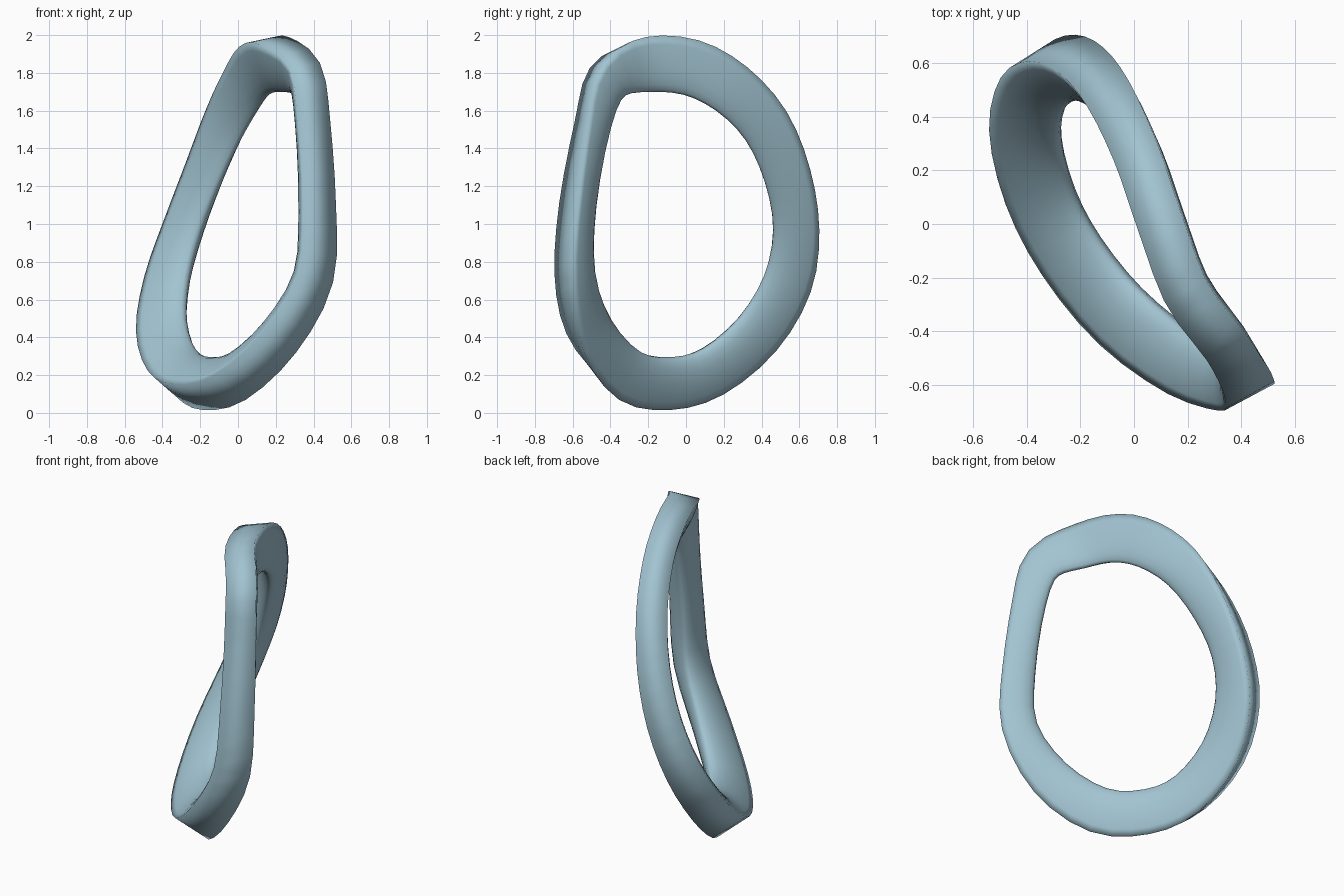
import bpy, bmesh, math
from mathutils import Vector

cube = bpy.data.objects.get("Cube")
if cube:
    bpy.data.objects.remove(cube)

# Centre line of the warped ring: x, y, z, half of the radial thickness
path = [
    (.125, .01, 1.82, .143), (.05, .22, 1.71, .135), (-.045, .40, 1.52, .125),
    (-.15, .515, 1.26, .115), (-.255, .56, .98, .11), (-.34, .51, .70, .12),
    (-.37, .35, .44, .127), (-.315, .12, .25, .127), (-.20, -.10, .187, .127),
    (-.02, -.32, .227, .127), (.20, -.49, .43, .115), (.37, -.565, .73, .092),
    (.39, -.55, 1.1, .083), (.37, -.475, 1.53, .086), (.33, -.395, 1.76, .112),
    (.21, -.22, 1.835, .14)]
STEPS, ARC = 3, 14
CENTRE = Vector((0, 0, 1))
AXIS = Vector((.85, .53, 0))


def spline(a, b, c, d, t):
    return .5 * (2 * b + (c - a) * t + (2 * a - 5 * b + 4 * c - d) * t * t
                 + (3 * b - a - 3 * c + d) * t ** 3)


knots = [Vector(p) for p in path]
n = len(knots)
line = [spline(knots[i - 1], knots[i], knots[(i + 1) % n], knots[(i + 2) % n], s / STEPS)
        for i in range(n) for s in range(STEPS)]

# Sweep a section, flat outside and tapering inside, leaning at top and bottom
bm = bmesh.new()
rings = []
for i, p in enumerate(line):
    tangent = (line[(i + 1) % len(line)].xyz - line[i - 1].xyz).normalized()
    radial = (p.xyz - CENTRE).normalized()
    out = radial - AXIS * (.1 + .3 * radial.z ** 2 - .05 * radial.z)
    out = (out - tangent * out.dot(tangent)).normalized()
    side = tangent.cross(out)
    half_width = .103 - .015 * radial.z
    ring = []
    for k in range(ARC + 1):
        a = math.pi * k / ARC
        u = p.w * (1 - 2 * math.sin(a) ** 1.2)
        v = half_width * math.copysign(abs(math.cos(a)) ** 1.2, math.cos(a))
        ring.append(bm.verts.new(p.xyz + out * u + side * v))
    rings.append(ring)
for i, ring in enumerate(rings):
    following = rings[(i + 1) % len(rings)]
    for k in range(len(ring)):
        j = (k + 1) % len(ring)
        bm.faces.new((ring[k], ring[j], following[j], following[k]))
bmesh.ops.recalc_face_normals(bm, faces=bm.faces)

mesh = bpy.data.meshes.new("warped_ring")
bm.to_mesh(mesh)
bm.free()
ring_object = bpy.data.objects.new("warped_ring", mesh)
bpy.context.collection.objects.link(ring_object)

# Pale blue
material = bpy.data.materials.new("pale_blue")
material.use_nodes = True
colour = (.36, .55, .64, 1)
material.diffuse_color = colour
material.node_tree.nodes["Principled BSDF"].inputs["Base Color"].default_value = colour
mesh.materials.append(material)

# Smooth all round, corners included
bpy.context.view_layer.objects.active = ring_object
ring_object.select_set(True)
bpy.ops.object.shade_smooth_by_angle(angle=math.radians(150))
